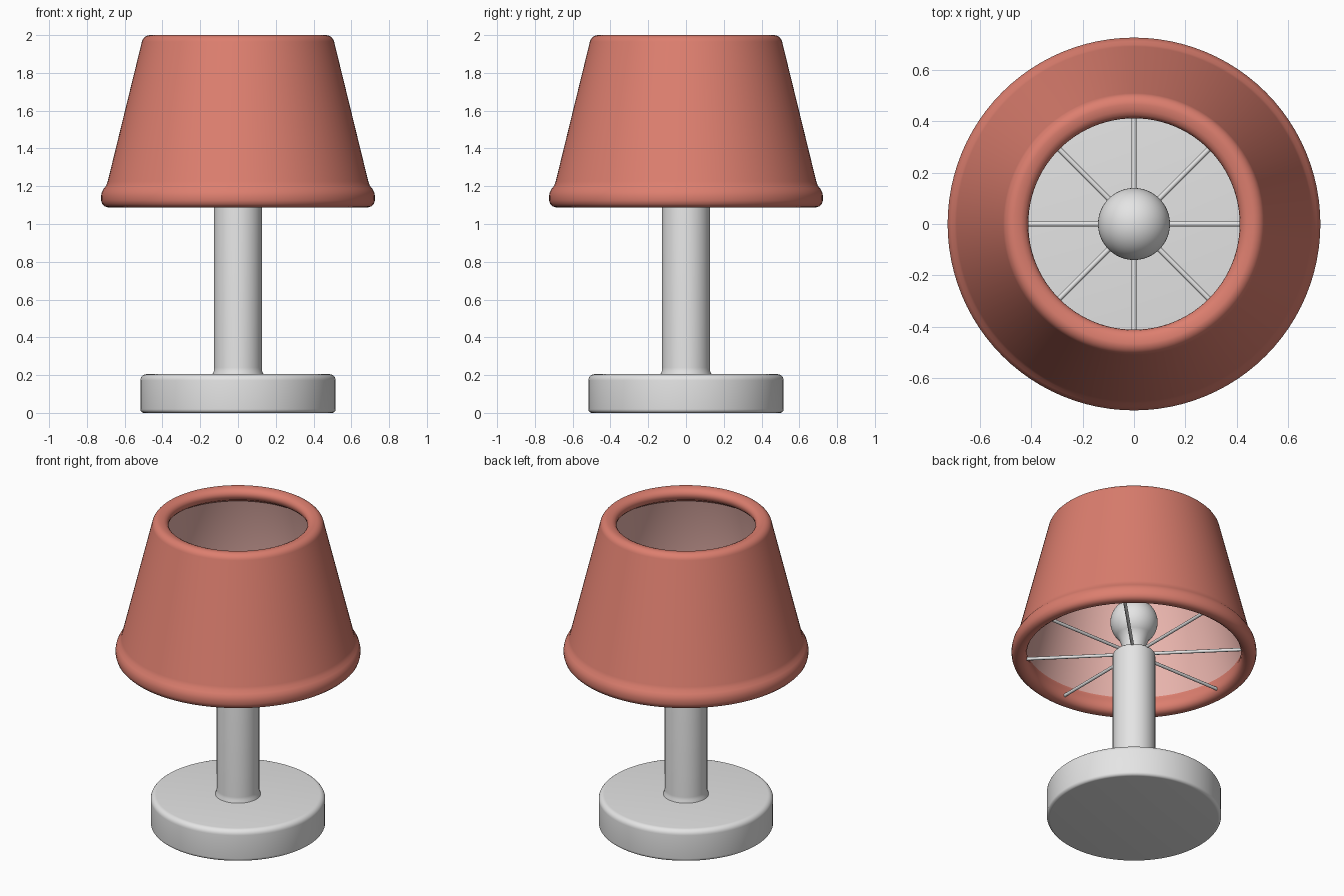
import bpy, bmesh, math

if "Cube" in bpy.data.objects:
    bpy.data.objects.remove(bpy.data.objects["Cube"])


def material(name, rgb):
    m = bpy.data.materials.new(name)
    m.diffuse_color = (*rgb, 1)
    m.use_nodes = True
    m.node_tree.nodes["Principled BSDF"].inputs["Base Color"].default_value = m.diffuse_color
    return m


GREY = material("light grey", (0.78, 0.78, 0.78))
RED = material("coral red", (0.72, 0.21, 0.158))
PINK = material("pale pink lining", (0.80, 0.45, 0.41))


def arc(cr, cz, rad, a0, a1, n=6):
    """Points of a rounded corner in (radius, height)."""
    return [(cr + rad * math.cos(math.radians(a0 + (a1 - a0) * i / n)),
             cz + rad * math.sin(math.radians(a0 + (a1 - a0) * i / n))) for i in range(n + 1)]


def lathe(name, profile, mats, closed=False, segs=96, rule=None):
    """Revolve a profile around z; rule(face) picks the material."""
    bm = bmesh.new()
    rings = []
    for r, z in profile:
        if r < 1e-5:
            rings.append([bm.verts.new((0, 0, z))] * segs)
        else:
            rings.append([bm.verts.new((r * math.cos(2 * math.pi * k / segs),
                                        r * math.sin(2 * math.pi * k / segs), z)) for k in range(segs)])
    pairs = list(zip(rings, rings[1:])) + ([(rings[-1], rings[0])] if closed else [])
    for a, b in pairs:
        for k in range(segs):
            j = (k + 1) % segs
            vs = list(dict.fromkeys((a[k], a[j], b[j], b[k])))
            bm.faces.new(vs)
    bmesh.ops.recalc_face_normals(bm, faces=bm.faces)
    for f in bm.faces:
        f.smooth = True
        if rule:
            f.material_index = rule(f)
    me = bpy.data.meshes.new(name)
    bm.to_mesh(me)
    bm.free()
    for m in mats:
        me.materials.append(m)
    ob = bpy.data.objects.new(name, me)
    bpy.context.collection.objects.link(ob)
    bpy.context.view_layer.objects.active = ob
    ob.select_set(True)
    bpy.ops.object.shade_smooth_by_angle(angle=math.radians(40))
    ob.select_set(False)
    return ob


# round foot
lathe("base", [(0, 0)] + arc(0.497, 0.02, 0.02, -90, 0) + arc(0.484, 0.172, 0.033, 0, 90)
      + [(0, 0.205)], [GREY])

# stem with a slight flare at the foot and a rounded top
lathe("column", [(0, 0.19), (0.136, 0.19), (0.134, 0.207), (0.127, 0.222), (0.126, 0.24)]
      + arc(0.101, 1.105, 0.025, 0, 90) + [(0, 1.13)], [GREY])

# bulb: tapered neck running into a sphere
lathe("bulb", [(0, 1.10), (0.085, 1.10), (0.070, 1.14), (0.070, 1.17), (0.08, 1.205)]
      + arc(0, 1.34, 0.14, -48, 90, 24)[:-1] + [(0, 1.48)], [GREY])


# shade: thin tapered wall with a thick bead at the bottom, a rolled top lip and a lining
def shade_colour(f):
    c = f.calc_center_median()
    r = math.hypot(c.x, c.y)
    inner = f.normal.x * c.x + f.normal.y * c.y < -0.5 * r
    return 1 if inner and 1.2 < c.z < 1.9 else 0


bead = [(0.685, 1.087), (0.706, 1.093), (0.719, 1.106), (0.725, 1.125), (0.725, 1.15),
        (0.721, 1.168), (0.711, 1.187), (0.698, 1.203), (0.69, 1.225)]
top = arc(0.465, 1.955, 0.045, 14, 90)
lip = [(0.44, 1.996), (0.424, 1.988), (0.414, 1.975), (0.411, 1.96), (0.416, 1.942),
       (0.43, 1.925), (0.455, 1.91), (0.478, 1.895)]
inside = [(0.648, 1.198), (0.643, 1.18), (0.637, 1.16), (0.634, 1.14), (0.636, 1.12),
          (0.645, 1.102), (0.661, 1.091)]
lathe("shade", bead + top + lip + inside, [RED, PINK], closed=True, rule=shade_colour)

# eight thin spokes holding the shade
for i in range(8):
    a = i * math.pi / 4
    bpy.ops.mesh.primitive_cylinder_add(
        vertices=12, radius=0.01, depth=0.56,
        location=(0.37 * math.cos(a), 0.37 * math.sin(a), 1.122),
        rotation=(0, math.pi / 2, a))
    ob = bpy.context.object
    ob.name = f"spoke_{i + 1}"
    ob.data.materials.append(GREY)
    bpy.ops.object.shade_smooth_by_angle(angle=math.radians(35))
